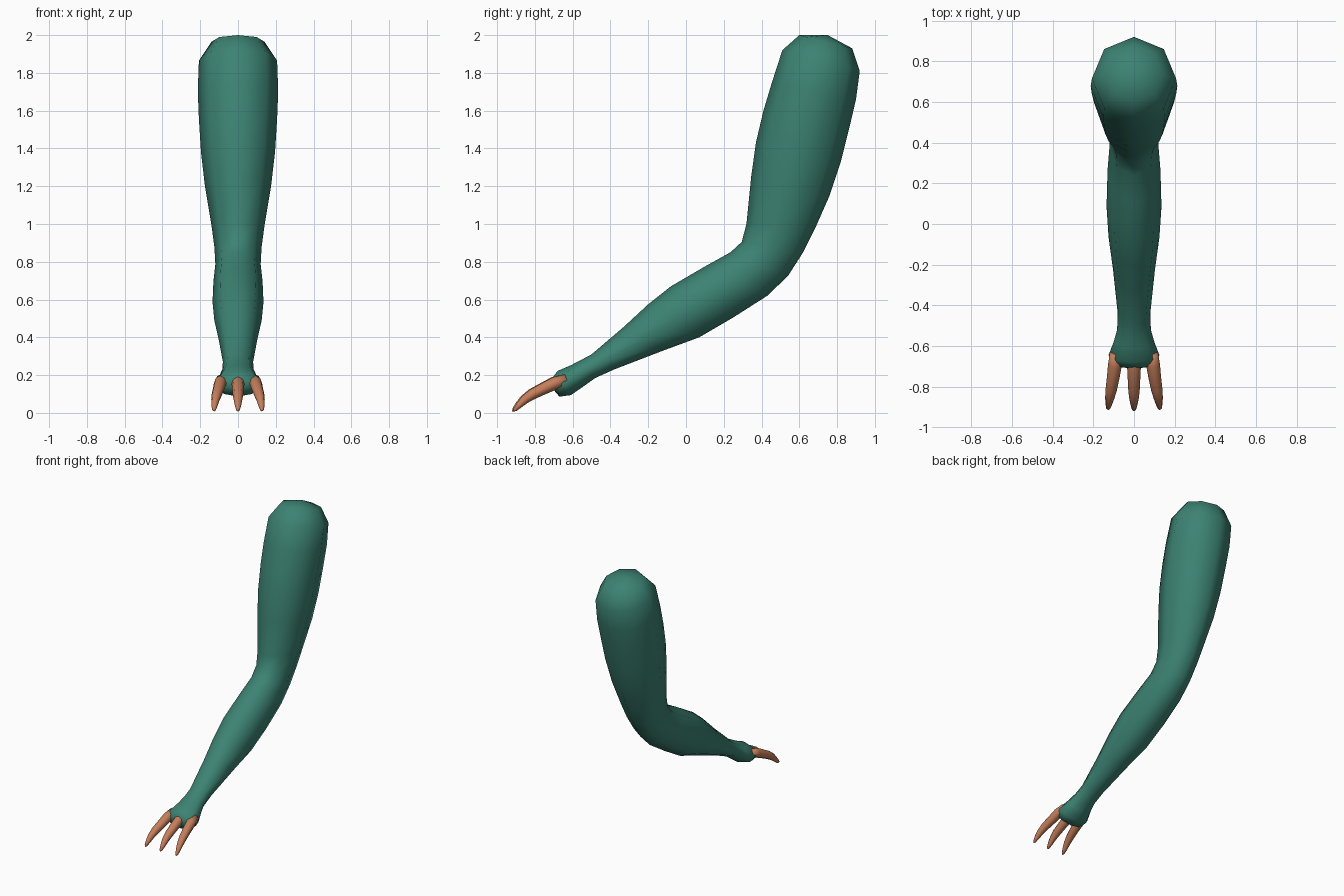
import bpy, bmesh, math
from mathutils import Vector

if "Cube" in bpy.data.objects:
    bpy.data.objects.remove(bpy.data.objects["Cube"])


def material(name, rgb):
    m = bpy.data.materials.new(name)
    m.diffuse_color = (*rgb, 1)
    m.use_nodes = True
    m.node_tree.nodes["Principled BSDF"].inputs["Base Color"].default_value = m.diffuse_color
    return m


def loft(name, rings, mat, start=None, end=None):
    """Skin equal rings of points and close both ends with a fan."""
    bm = bmesh.new()
    loops = [[bm.verts.new(p) for p in r] for r in rings]
    n = len(loops[0])
    for a, b in zip(loops, loops[1:]):
        for i in range(n):
            j = (i + 1) % n
            bm.faces.new((a[i], a[j], b[j], b[i]))
    for loop, tip in ((loops[0], start), (loops[-1], end)):
        c = bm.verts.new(tip)
        for i in range(n):
            bm.faces.new((c, loop[i], loop[(i + 1) % n]))
    bmesh.ops.recalc_face_normals(bm, faces=bm.faces)
    me = bpy.data.meshes.new(name)
    bm.to_mesh(me)
    bm.free()
    me.materials.append(mat)
    me.shade_smooth()
    ob = bpy.data.objects.new(name, me)
    bpy.context.collection.objects.link(ob)
    return ob


green = material("sleeve green", (0.045, 0.225, 0.17))
copper = material("claw copper", (0.56, 0.21, 0.105))

# Arm: each section is front y, front z, back y, back z, half width
sections = [
    (0.60, 2.00, 0.88, 1.93, 0.14),    # shoulder
    (0.51, 1.92, 0.92, 1.81, 0.207),
    (0.455, 1.75, 0.90, 1.66, 0.213),
    (0.41, 1.60, 0.865, 1.51, 0.207),
    (0.37, 1.43, 0.82, 1.33, 0.196),
    (0.345, 1.25, 0.76, 1.15, 0.175),
    (0.32, 1.00, 0.685, 0.98, 0.14),
    (0.295, 0.905, 0.62, 0.85, 0.125),  # elbow
    (0.235, 0.85, 0.54, 0.725, 0.12),
    (0.10, 0.775, 0.43, 0.62, 0.13),
    (-0.08, 0.67, 0.25, 0.505, 0.135),
    (-0.20, 0.575, 0.07, 0.40, 0.125),
    (-0.33, 0.455, -0.12, 0.33, 0.103),
    (-0.50, 0.31, -0.38, 0.23, 0.08),   # wrist
    (-0.56, 0.278, -0.48, 0.185, 0.083),
    (-0.61, 0.252, -0.55, 0.135, 0.10),
    (-0.68, 0.222, -0.61, 0.094, 0.125),  # hand
    (-0.708, 0.185, -0.67, 0.086, 0.105),
]
rings = []
for fy, fz, by, bz, w in sections:
    ring = []
    for k in range(8):
        a = k * math.pi / 4
        t = (1 + math.cos(a)) / 2
        ring.append((w * math.sin(a), fy + (by - fy) * t, fz + (bz - fz) * t))
    rings.append(ring)
loft("arm", rings, green, (0, 0.75, 2.0), (0, -0.712, 0.135))

# Claws: y, z, radius and outward spread along the curve
claw_path = [(-0.64, 0.175, 0.030, 0.088), (-0.70, 0.157, 0.034, 0.094),
             (-0.76, 0.128, 0.031, 0.102), (-0.82, 0.098, 0.028, 0.112),
             (-0.86, 0.070, 0.023, 0.119), (-0.89, 0.040, 0.017, 0.124),
             (-0.912, 0.016, 0.010, 0.127)]
for name, side in (("left_claw", -1), ("middle_claw", 0), ("right_claw", 1)):
    pts = [Vector((side * x, y + 0.006 * abs(side), z)) for y, z, r, x in claw_path]
    rings = []
    for i, p in enumerate(pts):
        d = (pts[min(i + 1, len(pts) - 1)] - pts[max(i - 1, 0)]).normalized()
        u = d.cross(Vector((0, 0, 1))).normalized()
        v = u.cross(d)
        r = claw_path[i][2]
        rings.append([p + r * (math.cos(a) * u + math.sin(a) * v)
                      for a in (k * math.pi / 4 for k in range(8))])
    tip = pts[-1] + Vector((0, -0.008, -0.008))
    loft(name, rings, copper, pts[0], tip)
